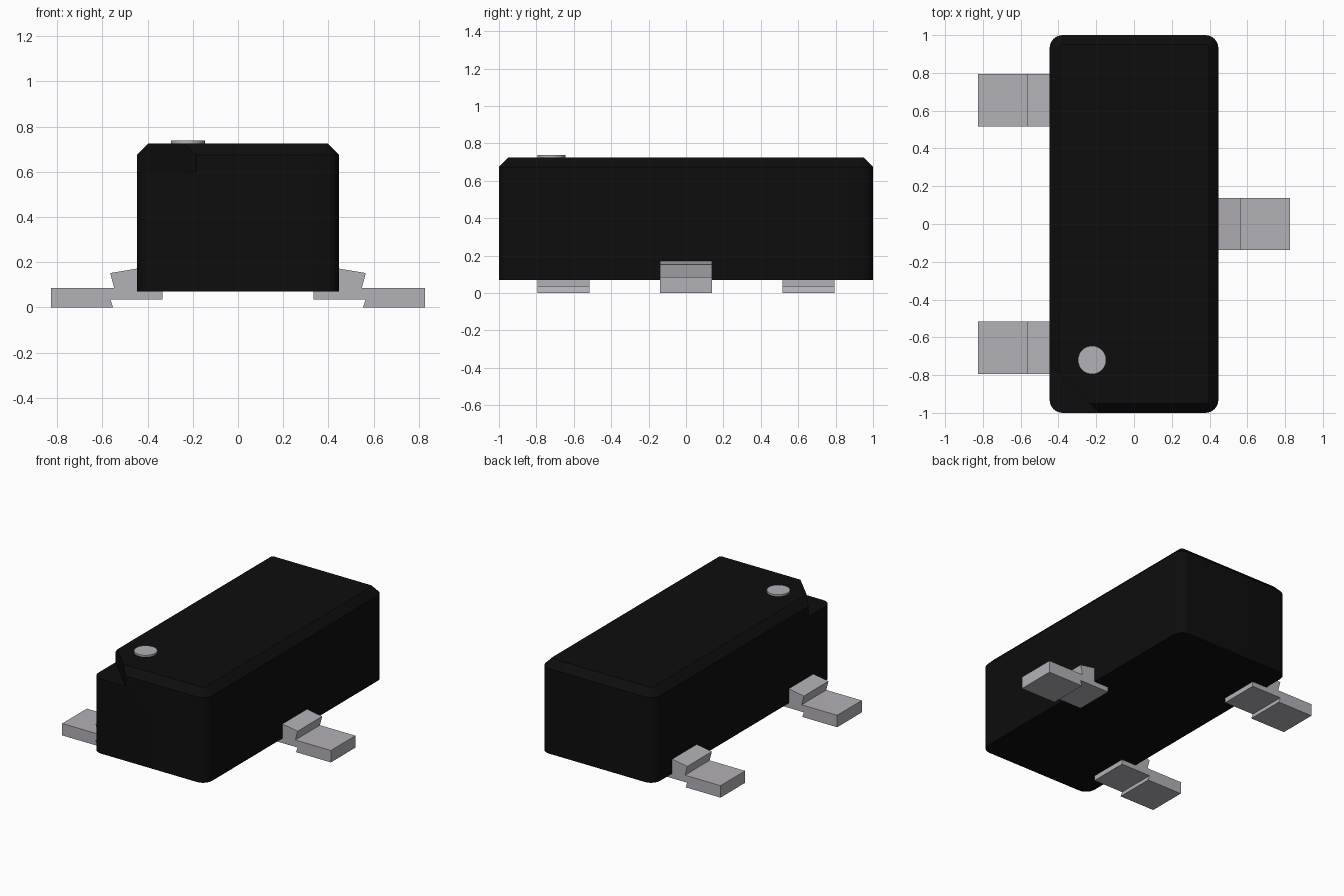
import bpy, bmesh, math
from mathutils import Vector

cube = bpy.data.objects.get("Cube")
if cube:
    bpy.data.objects.remove(cube, do_unlink=True)


def material(name, color, rough):
    m = bpy.data.materials.new(name)
    m.use_nodes = True
    m.diffuse_color = color
    bsdf = m.node_tree.nodes["Principled BSDF"]
    bsdf.inputs["Base Color"].default_value = color
    bsdf.inputs["Roughness"].default_value = rough
    return m


black = material("black_plastic", (0.004, 0.004, 0.004, 1), 0.6)
silver = material("silver_metal", (0.45, 0.44, 0.475, 1), 0.5)


def make_object(name, bm, mat):
    bmesh.ops.recalc_face_normals(bm, faces=bm.faces)
    me = bpy.data.meshes.new(name)
    bm.to_mesh(me)
    bm.free()
    me.materials.append(mat)
    ob = bpy.data.objects.new(name, me)
    bpy.context.collection.objects.link(ob)
    return ob


def loft(name, loops, mat):
    """Join equal-length point loops into a capped solid."""
    bm = bmesh.new()
    rings = [[bm.verts.new(p) for p in loop] for loop in loops]
    n = len(rings[0])
    for a, b in zip(rings, rings[1:]):
        for i in range(n):
            j = (i + 1) % n
            bm.faces.new((a[i], a[j], b[j], b[i]))
    bm.faces.new(rings[0])
    bm.faces.new(rings[-1])
    return make_object(name, bm, mat)


def select_only(ob):
    bpy.ops.object.select_all(action='DESELECT')
    ob.select_set(True)
    bpy.context.view_layer.objects.active = ob


HALF_X, HALF_Y, RADIUS, CHAMFER = 0.447, 1.0, 0.07, 0.05
BOTTOM, SHOULDER, TOP = 0.07, 0.675, 0.725


def rounded_rect(z, inset=0.0, steps=6):
    pts = []
    for k, (sx, sy) in enumerate([(1, 1), (-1, 1), (-1, -1), (1, -1)]):
        for i in range(steps + 1):
            a = math.pi / 2 * (k + i / steps)
            r = RADIUS - inset
            pts.append(Vector((sx * (HALF_X - RADIUS) + r * math.cos(a),
                               sy * (HALF_Y - RADIUS) + r * math.sin(a), z)))
    return pts


# Body: rounded block with a chamfered top
body = loft("body", [rounded_rect(BOTTOM), rounded_rect(SHOULDER),
                     rounded_rect(TOP, CHAMFER)], black)

# Diagonal step cut into the front right corner
CUT_SUM, CUT_FLOOR = -1.185, 0.60
corner = [(-0.6, CUT_SUM + 0.6), (-0.6, -1.2), (CUT_SUM + 1.2, -1.2)]
cutter = loft("corner_cutter", [[(x, y, z) for x, y in corner]
                                for z in (CUT_FLOOR, 0.9)], black)
cutter.hide_render = True
select_only(body)
cut = body.modifiers.new("corner_step", 'BOOLEAN')
cut.operation = 'DIFFERENCE'
cut.solver = 'EXACT'
cut.object = cutter
bpy.ops.object.modifier_apply(modifier=cut.name)
bpy.data.objects.remove(cutter, do_unlink=True)
select_only(body)
bpy.ops.object.shade_smooth_by_angle(angle=math.radians(25))

# Leads: stepped profile extruded along y
LEAD = [(0.333, 0.036), (0.565, 0.036), (0.553, 0), (0.827, 0),
        (0.827, 0.085), (0.548, 0.085), (0.565, 0.152), (0.44, 0.173),
        (0.40, 0.173), (0.40, 0.085), (0.333, 0.085)]
LEAD_HALF = 0.138
for name, side, y in [("left_lead", 1, 0), ("right_front_lead", -1, -0.655),
                      ("right_back_lead", -1, 0.655)]:
    loft(name, [[(side * x, y + s * LEAD_HALF, z) for x, z in LEAD]
                for s in (-1, 1)], silver)

# Round marker on the top
bm = bmesh.new()
bmesh.ops.create_cone(bm, cap_ends=True, segments=32, radius1=0.075,
                      radius2=0.075, depth=0.02)
bmesh.ops.translate(bm, verts=bm.verts, vec=(-0.222, -0.72, 0.728))
dot = make_object("marker_dot", bm, silver)
select_only(dot)
bpy.ops.object.shade_smooth_by_angle(angle=math.radians(30))
